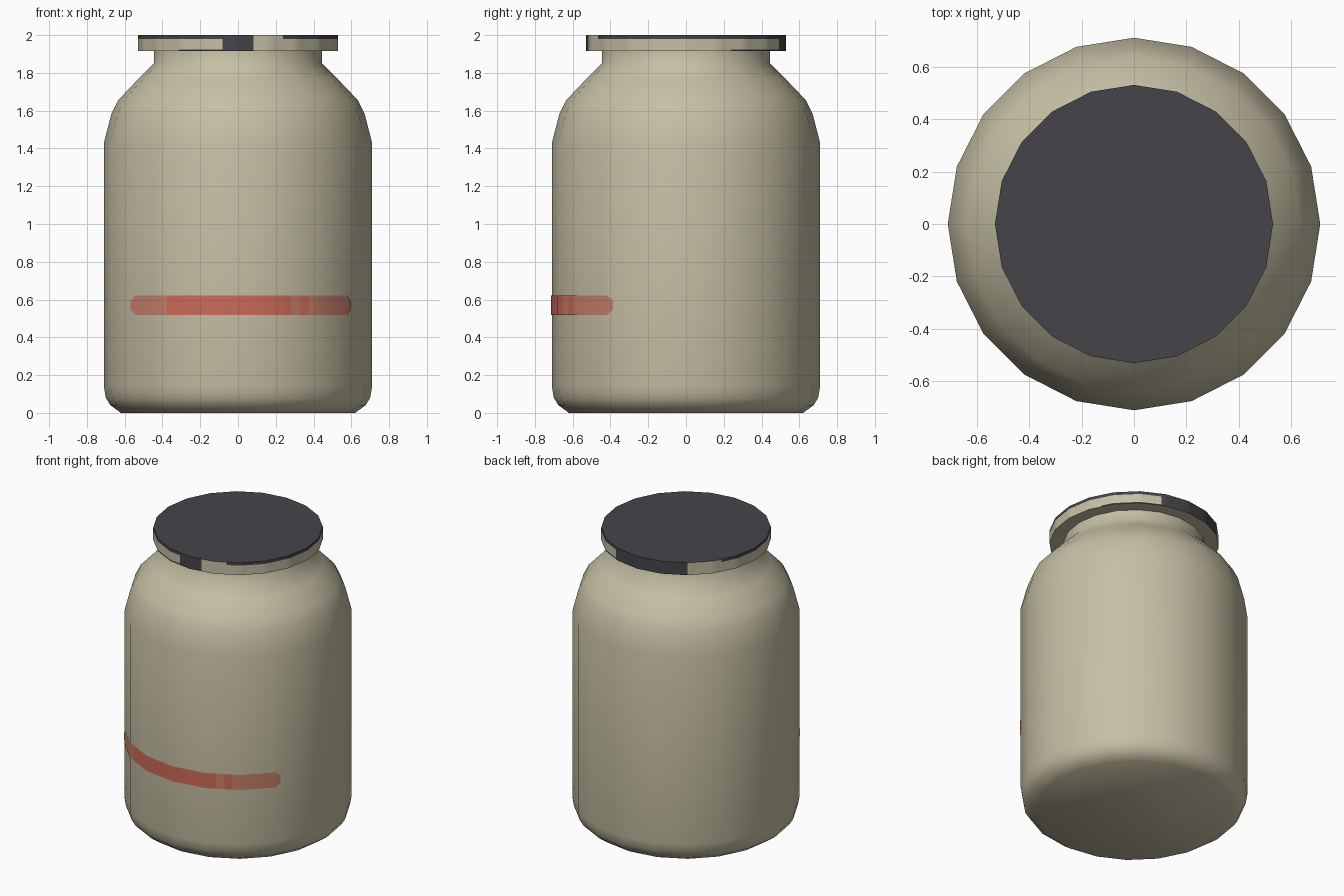
import bpy, bmesh, math

if "Cube" in bpy.data.objects:
    bpy.data.objects.remove(bpy.data.objects["Cube"])

SIDES = 20
STEP = 360 / SIDES


def material(name, rgb):
    m = bpy.data.materials.new(name)
    m.diffuse_color = (*rgb, 1)
    m.use_nodes = True
    m.node_tree.nodes["Principled BSDF"].inputs["Base Color"].default_value = m.diffuse_color
    return m


cream = material("cream", (0.56, 0.52, 0.37))
charcoal = material("charcoal", (0.060, 0.057, 0.066))
red = material("red", (0.60, 0.145, 0.095))
pale_red = material("pale_red", (0.58, 0.21, 0.145))


def on_polygon(radius, deg, z):
    """Point on the 20-sided wall; 0 degrees is the front, positive towards +x."""
    half = STEP / 2
    r = radius * math.cos(math.radians(half)) / math.cos(math.radians(deg % STEP - half))
    a = math.radians(deg)
    return (r * math.sin(a), -r * math.cos(a), z)


def finish(name, bm, mats, angle=50):
    bmesh.ops.recalc_face_normals(bm, faces=bm.faces[:])
    me = bpy.data.meshes.new(name)
    bm.to_mesh(me)
    bm.free()
    ob = bpy.data.objects.new(name, me)
    bpy.context.collection.objects.link(ob)
    for m in mats:
        me.materials.append(m)
    bpy.ops.object.select_all(action='DESELECT')
    ob.select_set(True)
    bpy.context.view_layer.objects.active = ob
    bpy.ops.object.shade_smooth_by_angle(angle=math.radians(angle))
    return ob


def lathe(profile, angles, rule):
    """Closed solid from (radius, z) rings; rule gives the colour per wall face."""
    bm = bmesh.new()
    rings = [[bm.verts.new(on_polygon(r, a, z)) for a in angles] for r, z in profile]
    n = len(angles)
    for row, (lo, hi) in enumerate(zip(rings, rings[1:])):
        for i in range(n):
            j = (i + 1) % n
            f = bm.faces.new((lo[i], lo[j], hi[j], hi[i]))
            f.material_index = rule(row, (angles[i] + STEP / 12) % 360)
    bm.faces.new(rings[0]).material_index = rule(-1, 0)
    bm.faces.new(rings[-1]).material_index = rule(len(rings), 0)
    return bm


# Jar body with rounded foot, shoulder and neck
body = [(0.62, 0), (0.675, 0.04), (0.70, 0.08), (0.71, 0.14), (0.71, 1.43),
        (0.67, 1.585), (0.635, 1.655), (0.54, 1.755), (0.445, 1.85), (0.445, 1.93)]
finish("jar_body", lathe(body, [i * STEP for i in range(SIDES)], lambda row, a: 0), [cream])


# Lid with a dark top and worn, patchy rim
def lid_colour(row, a):
    if row == -1:
        return 0
    if row > 2:
        return 1
    if a > 350 or a < 8 or 160 < a < 217:
        return 1                                   # full-height dark patches
    if row == 2:
        return int(not (8 < a < 28 or 217 < a < 240))   # dark upper edge
    if row == 0:
        return int(118 < a < 160 or 325 < a < 350)      # thin dark lower edge
    return 0


lid = [(0.53, 1.915), (0.53, 1.923), (0.53, 1.98), (0.53, 2.0)]
finish("lid", lathe(lid, [i * STEP / 6 for i in range(SIDES * 6)], lid_colour),
       [cream, charcoal])

# Red painted band across the front, paler towards its ends
stops = [-53, -50, -36, -32, -18, 0, 18, 23.5, 28, 32, 36, 44, 54, 57]
bm = bmesh.new()
cols = []
for s in stops:
    h = 0.025 if s in (stops[0], stops[-1]) else 0.052
    cols.append([bm.verts.new(on_polygon(0.714, s, 0.57 + d)) for d in (-h, h)])
for i, (p, q) in enumerate(zip(cols, cols[1:])):
    mid = (stops[i] + stops[i + 1]) / 2
    f = bm.faces.new((p[0], q[0], q[1], p[1]))
    f.material_index = 0 if -32 < mid < 23.5 or 28 < mid < 32 else 1
band = finish("front_band", bm, [red, pale_red])
# Make sure the open band faces outwards
if band.data.polygons[5].normal.y > 0:
    band.data.flip_normals()
